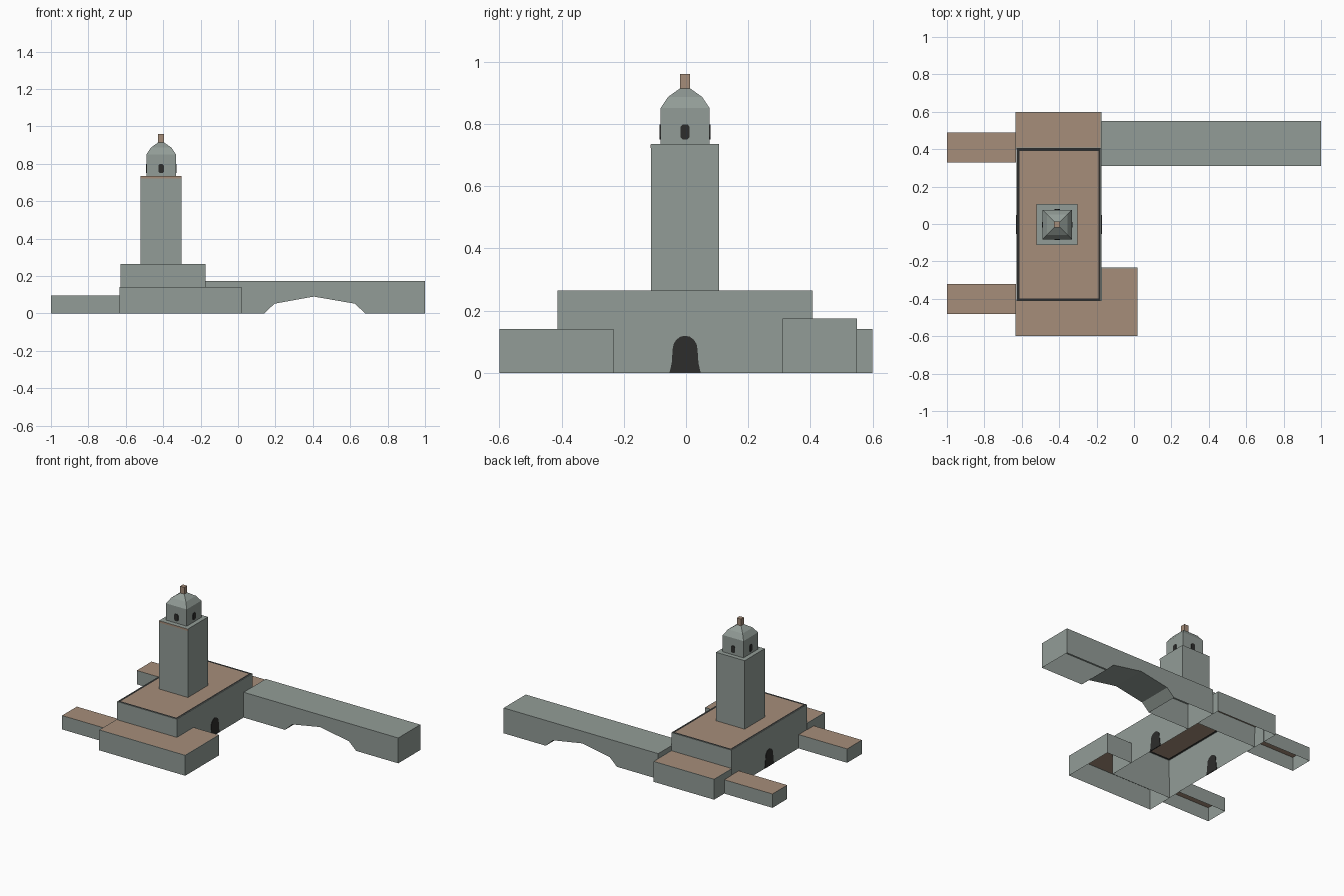
import bpy, bmesh, math

if "Cube" in bpy.data.objects:
    bpy.data.objects.remove(bpy.data.objects["Cube"])


def material(name, rgb):
    m = bpy.data.materials.new(name)
    m.diffuse_color = (*rgb, 1)
    m.use_nodes = True
    m.node_tree.nodes["Principled BSDF"].inputs["Base Color"].default_value = m.diffuse_color
    return m


MATS = [material("grey_stone", (0.29, 0.335, 0.31)),
        material("brown_roof", (0.38, 0.27, 0.195)),
        material("dark_opening", (0.026, 0.026, 0.025))]
GREY, BROWN, DARK = 0, 1, 2


def finish(bm, name):
    me = bpy.data.meshes.new(name)
    bm.to_mesh(me)
    bm.free()
    for m in MATS:
        me.materials.append(m)
    ob = bpy.data.objects.new(name, me)
    bpy.context.collection.objects.link(ob)
    return ob


def shell(name, pts, z0, z1, wall=GREY, top=BROWN, rims=()):
    """Walls and flat roof without a floor; rims = (width, colour) bands on the roof."""
    bm = bmesh.new()
    lo = [bm.verts.new((x, y, z0)) for x, y in pts]
    hi = [bm.verts.new((x, y, z1)) for x, y in pts]
    n = len(pts)
    for i in range(n):
        j = (i + 1) % n
        bm.faces.new((lo[i], lo[j], hi[j], hi[i])).material_index = wall
    roof = bm.faces.new(hi)
    bm.normal_update()
    for width, colour in rims:
        roof.material_index = colour
        ring = bmesh.ops.inset_region(bm, faces=[roof], thickness=width,
                                      use_boundary=True, use_even_offset=True)
        for f in ring["faces"]:
            f.material_index = colour
    roof.material_index = top
    return finish(bm, name)


def rect(x0, x1, y0, y1):
    return [(x0, y0), (x1, y0), (x1, y1), (x0, y1)]


def square(h):
    return rect(CX - h, CX + h, CY - h, CY + h)


def plate(name, outline, centre, angle, colour=DARK, thick=0.006):
    """Thin upright plate; the outline is (sideways, z), facing -y before turning."""
    bm = bmesh.new()
    f = bm.faces.new([bm.verts.new((u, -thick / 2, z)) for u, z in outline])
    new = bmesh.ops.extrude_face_region(bm, geom=[f])["geom"]
    bmesh.ops.translate(bm, vec=(0, thick, 0),
                        verts=[v for v in new if isinstance(v, bmesh.types.BMVert)])
    bmesh.ops.recalc_face_normals(bm, faces=bm.faces)
    for f in bm.faces:
        f.material_index = colour
    ob = finish(bm, name)
    ob.location = centre
    ob.rotation_euler.z = angle
    return ob


CX, CY = -0.411, -0.003
RIM = ((0.004, GREY),)

# Main hall with dark roof edging
HX0, HX1 = -0.629, -0.175
shell("main_hall", rect(HX0, HX1, -0.413, 0.407), 0, 0.265,
      rims=((0.004, GREY), (0.012, DARK)))

# Low wings
shell("front_wing", [(-0.634, -0.6), (0.019, -0.6), (0.019, -0.233),
                     (-0.176, -0.233), (-0.176, -0.409), (-0.634, -0.409)],
      0, 0.14, rims=RIM)
shell("back_wing", rect(-0.634, -0.174, 0.404, 0.6), 0, 0.14, rims=RIM)
shell("left_front_arm", rect(-1, -0.632, -0.48, -0.32), 0, 0.095)
shell("left_back_arm", rect(-1, -0.632, 0.33, 0.49), 0, 0.095)

# Arched doorways on both long walls
door = [(-0.05, 0.001), (0.05, 0.001), (0.043, 0.03)]
door += [(0.04 * math.cos(a), 0.075 + 0.044 * math.sin(a))
         for a in [math.pi * i / 8 for i in range(9)]] + [(-0.043, 0.03)]
plate("right_door", door, (HX1, CY, 0), math.pi / 2)
plate("left_door", door, (HX0, CY, 0), -math.pi / 2)

# Tower, belfry and finial
shell("tower", square(0.109), 0.265, 0.735, top=GREY)
shell("belfry", square(0.079), 0.735, 0.85, top=GREY)
shell("finial", square(0.016), 0.908, 0.96, wall=BROWN)
plate("tower_trim", [(-0.109, 0.722), (0.109, 0.722), (0.109, 0.734), (-0.109, 0.734)],
      (CX, CY - 0.109, 0), 0, BROWN, 0.003)

# Four-sided curved dome
bm = bmesh.new()
rings = [[bm.verts.new((x, y, z)) for x, y in square(h)]
         for h, z in ((0.079, 0.85), (0.055, 0.886), (0.016, 0.914))]
for a, b in zip(rings, rings[1:]):
    for i in range(4):
        j = (i + 1) % 4
        bm.faces.new((a[i], a[j], b[j], b[i]))
bm.faces.new(rings[-1])
finish(bm, "dome")

# Belfry windows on four sides
window = [(-0.015, 0.757), (-0.008, 0.75), (0.008, 0.75), (0.015, 0.757),
          (0.015, 0.79), (0.008, 0.798), (-0.008, 0.798), (-0.015, 0.79)]
for i in range(4):
    a = i * math.pi / 2
    plate("belfry_window", window,
          (CX + 0.079 * math.sin(a), CY - 0.079 * math.cos(a), 0), a)

# Bridge: arched profile, open under its two feet
profile = [(-0.174, 0), (0.14, 0), (0.195, 0.052), (0.405, 0.09), (0.625, 0.052),
           (0.68, 0), (1, 0), (1, 0.174), (-0.174, 0.174)]
bm = bmesh.new()
front = [bm.verts.new((x, 0.31, z)) for x, z in profile]
back = [bm.verts.new((x, 0.55, z)) for x, z in profile]
bm.faces.new(front)
bm.faces.new(back[::-1])
for i in range(len(profile)):
    j = (i + 1) % len(profile)
    if profile[i][1] or profile[j][1]:
        bm.faces.new((front[j], front[i], back[i], back[j]))
finish(bm, "bridge")
